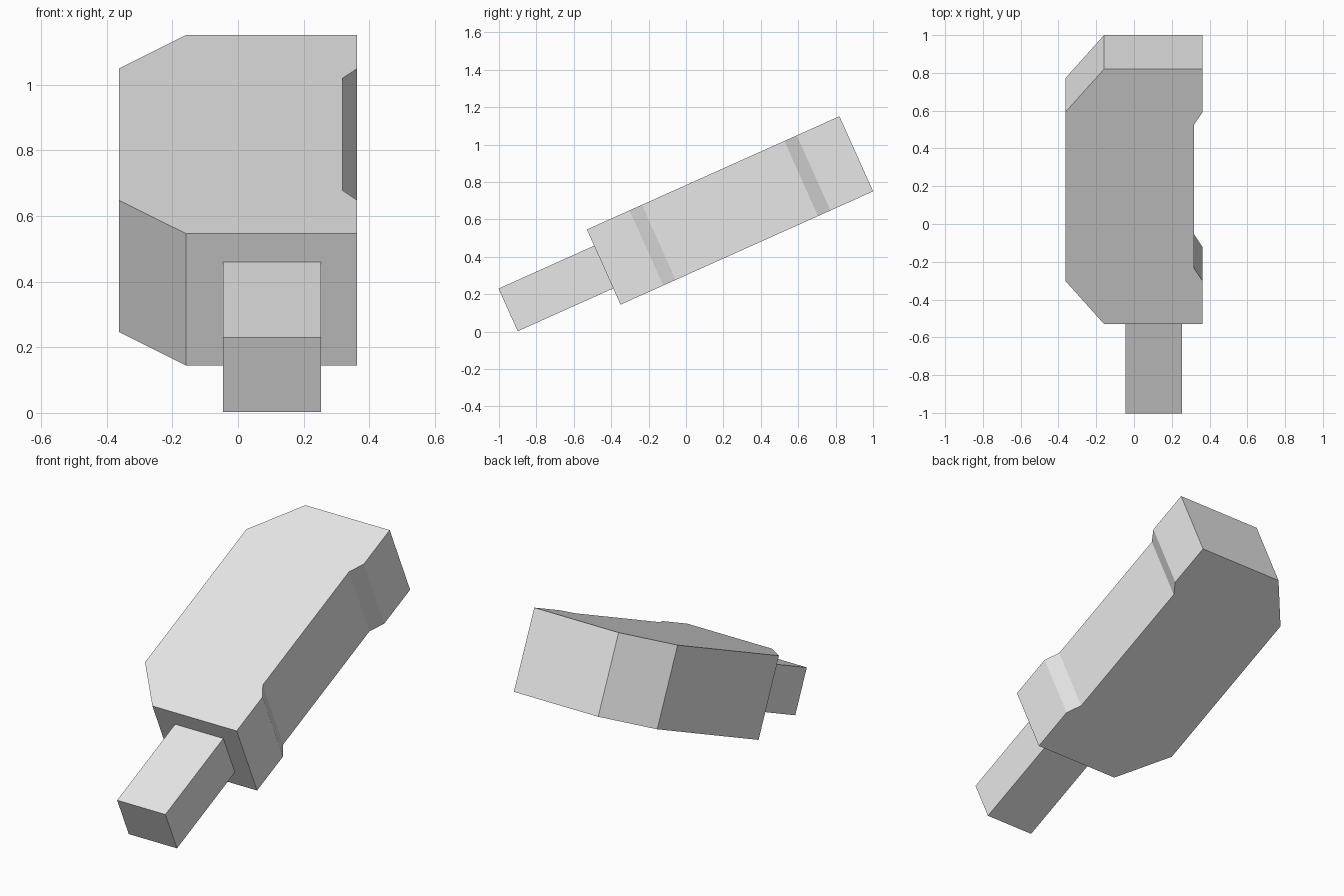
import bpy
import bmesh
import math

cube = bpy.data.objects.get("Cube")
if cube:
    bpy.data.objects.remove(cube, do_unlink=True)

grey = bpy.data.materials.new("light_grey")
grey.use_nodes = True
colour = (0.8, 0.8, 0.8, 1.0)
grey.diffuse_color = colour
grey.node_tree.nodes["Principled BSDF"].inputs["Base Color"].default_value = colour

TILT = math.radians(24.15)
PIVOT = (0, -0.53, 0.546)   # top edge of the body's front end


def tilted_slab(name, outline, top, bottom):
    """Extrude an (x, length) outline through its thickness and tilt it."""
    bm = bmesh.new()
    face = bm.faces.new([bm.verts.new((x, s, bottom)) for x, s in outline])
    new = bmesh.ops.extrude_face_region(bm, geom=[face])["geom"]
    verts = [v for v in new if isinstance(v, bmesh.types.BMVert)]
    bmesh.ops.translate(bm, verts=verts, vec=(0, 0, top - bottom))
    bmesh.ops.recalc_face_normals(bm, faces=bm.faces)
    mesh = bpy.data.meshes.new(name)
    bm.to_mesh(mesh)
    bm.free()
    mesh.materials.append(grey)
    obj = bpy.data.objects.new(name, mesh)
    obj.location = PIVOT
    obj.rotation_euler.x = TILT
    bpy.context.collection.objects.link(obj)
    return obj


# Body: chamfered corners on one side, shallow recess on the other
LENGTH, THICK, SIDE = 1.48, 0.44, 0.363
CHAMFER, RECESS = 0.25, 0.318
near_half = [(-SIDE, CHAMFER), (-0.158, 0), (SIDE, 0), (SIDE, 0.25), (RECESS, 0.323)]
far_half = [(x, LENGTH - s) for x, s in reversed(near_half)]
tilted_slab("body", near_half + far_half, 0, -THICK)

# Stem: square bar out of the front end
left, right = -0.045, 0.253
stem = [(left, -0.56), (right, -0.56), (right, 0), (left, 0)]
tilted_slab("stem", stem, -0.095, -0.345)
